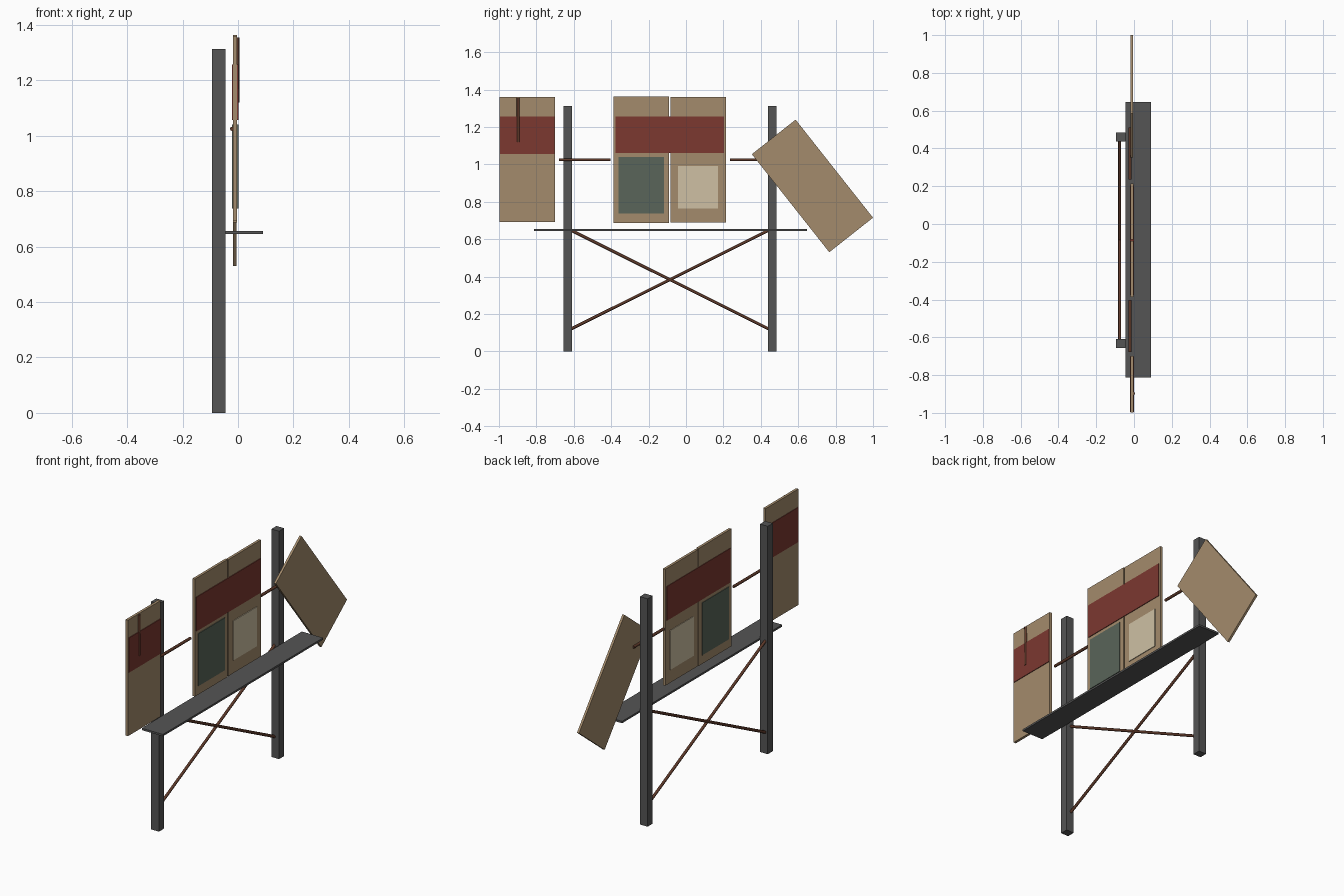
import bpy
import math
from mathutils import Vector

if "Cube" in bpy.data.objects:
    bpy.data.objects.remove(bpy.data.objects["Cube"])


def mat(name, rgb):
    m = bpy.data.materials.new(name)
    m.diffuse_color = (*rgb, 1)
    m.use_nodes = True
    m.node_tree.nodes["Principled BSDF"].inputs["Base Color"].default_value = m.diffuse_color
    return m


IRON = mat("dark_iron", (0.09, 0.09, 0.09))
RUST = mat("rust", (0.11, 0.04, 0.022))
BOARD = mat("board", (0.37, 0.26, 0.15))
RED = mat("red", (0.20, 0.04, 0.03))
GREEN = mat("green", (0.10, 0.13, 0.10))
CREAM = mat("cream", (0.62, 0.53, 0.37))


def box(name, x, y, z, m, tilt=0):
    """Box from (min, max) ranges, optionally tilted about x."""
    c = [(r[0] + r[1]) / 2 for r in (x, y, z)]
    bpy.ops.mesh.primitive_cube_add(size=1, location=c)
    o = bpy.context.object
    o.name = name
    o.scale = [r[1] - r[0] for r in (x, y, z)]
    o.rotation_euler.x = tilt
    o.data.materials.append(m)
    return o


def rod(name, a, b, r, m):
    """Thin round bar between two points."""
    a, b = Vector(a), Vector(b)
    d = b - a
    bpy.ops.mesh.primitive_cylinder_add(vertices=8, radius=r, depth=d.length,
                                        location=(a + b) / 2)
    o = bpy.context.object
    o.name = name
    o.rotation_euler = d.to_track_quat('Z', 'Y').to_euler()
    o.data.materials.append(m)
    bpy.ops.object.shade_smooth_by_angle(angle=math.radians(50))
    return o


# posts and shelf
for side, y0 in (("left", -0.656), ("right", 0.438)):
    box(side + "_post", (-0.094, -0.045), (y0, y0 + 0.046), (0, 1.313), IRON)
box("shelf", (-0.045, 0.09), (-0.812, 0.646), (0.645, 0.656), IRON)

# crossed braces between the posts
for i, (z0, z1) in enumerate(((0.12, 0.648), (0.648, 0.12))):
    rod(f"cross_brace_{i + 1}", (-0.076, -0.615, z0), (-0.076, 0.443, z1), 0.008, RUST)

# boards: three upright, one fallen askew
PX = (-0.018, -0.003)
box("outer_board", PX, (-0.998, -0.70), (0.692, 1.36), BOARD)
box("middle_board_1", PX, (-0.387, -0.09), (0.687, 1.364), BOARD)
box("middle_board_2", PX, (-0.083, 0.214), (0.689, 1.36), BOARD)
box("hanging_board", (-0.018, -0.005), (0.527, 0.825), (0.551, 1.219), BOARD,
    math.radians(38.3))

# painted panels showing on both faces
IX = (-0.021, 0.001)
box("outer_red_band", IX, (-0.994, -0.702), (1.057, 1.257), RED)
box("middle_red_band", IX, (-0.377, 0.203), (1.06, 1.257), RED)
box("green_panel", IX, (-0.362, -0.118), (0.738, 1.04), GREEN)
box("cream_panel", IX, (-0.042, 0.172), (0.765, 0.992), CREAM)

# hanger bars
rod("left_hanger_bar", (-0.021, -0.678, 1.025), (-0.021, -0.403, 1.025), 0.008, RUST)
rod("right_hanger_bar", (-0.021, 0.235, 1.025), (-0.021, 0.51, 1.025), 0.008, RUST)
rod("loose_bar", (-0.003, -0.898, 1.355), (-0.003, -0.896, 1.12), 0.008, RUST)
